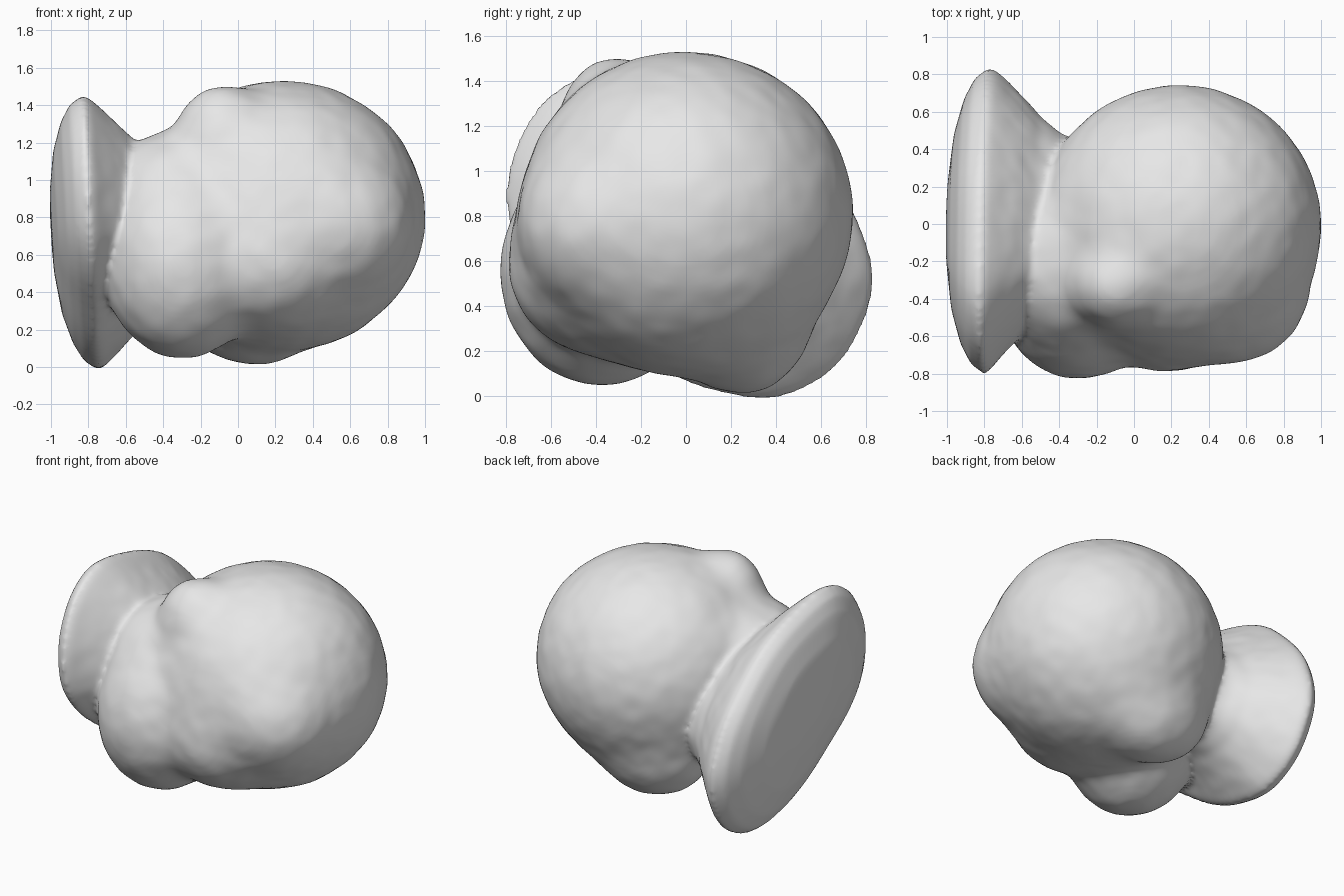
import bpy, bmesh, math
from mathutils import Vector, noise

cube = bpy.data.objects.get("Cube")
if cube:
    bpy.data.objects.remove(cube, do_unlink=True)

# Single stone-grey material
grey = bpy.data.materials.new("light grey")
grey.use_nodes = True
grey.diffuse_color = (0.8, 0.8, 0.8, 1)
grey.node_tree.nodes["Principled BSDF"].inputs["Base Color"].default_value = (0.8, 0.8, 0.8, 1)

# Ball and the swellings that flow into it: centre, radii
lumps = [
    ((0.24, 0.00, 0.81), (0.76, 0.74, 0.72)),      # ball
    ((0.54, -0.40, 0.75), (0.36, 0.32, 0.33)),     # blunt corner of the ball
    ((0.18, -0.41, 0.57), (0.37, 0.365, 0.36)),    # fill between ball and front lump
    ((-0.30, -0.38, 0.55), (0.42, 0.445, 0.50)),   # lower front lump
    ((-0.38, -0.28, 0.84), (0.30, 0.34, 0.32)),    # upper front lump
    ((-0.09, -0.33, 1.24), (0.23, 0.21, 0.25)),    # top bump
    ((-0.34, -0.20, 0.95), (0.38, 0.36, 0.29)),    # neck ridge
    ((0.08, 0.25, 0.36), (0.39, 0.30, 0.34)),      # lower back lump
]
BLEND = 20
CORE = Vector((0.0, -0.1, 0.75))
bm = bmesh.new()


def inside(p):
    """True within the soft union of the lumps."""
    total = 0
    for c, r in lumps:
        q = math.sqrt(sum(((p[k] - c[k]) / r[k]) ** 2 for k in range(3)))
        total += math.exp(-BLEND * (q - 1) * sum(r) / 3)
    return total > 1


def closed_spline(points, steps):
    """Smooth closed curve through 2D points."""
    pts = [Vector(p) for p in points]
    out = []
    for i in range(len(pts)):
        a, b, c, d = (pts[(i + k) % len(pts)] for k in (-1, 0, 1, 2))
        for s in range(steps):
            t = s / steps
            out.append(0.5 * (2 * b + (c - a) * t + (2 * a - 5 * b + 4 * c - d) * t * t
                              + (3 * b - a - 3 * c + d) * t ** 3))
    return out


# Body: push a sphere outwards until it meets the soft union
body = bmesh.ops.create_icosphere(bm, subdivisions=6, radius=1)["verts"]
for v in body:
    ray = v.co.normalized()
    near, far = 0.0, 1.6
    for _ in range(13):
        mid = (near + far) / 2
        if inside(CORE + ray * mid):
            near = mid
        else:
            far = mid
    v.co = CORE + ray * near

# Flared end plate: a slanted oval outline (y, z) lofted along x into the neck
outline = closed_spline([
    (-0.37, 1.44), (-0.05, 1.40), (0.28, 1.28), (0.54, 1.07), (0.73, 0.83),
    (0.82, 0.56), (0.78, 0.33), (0.64, 0.12), (0.40, 0.0), (0.12, 0.03),
    (-0.12, 0.13), (-0.38, 0.31), (-0.62, 0.50), (-0.76, 0.70), (-0.79, 0.92),
    (-0.74, 1.13), (-0.60, 1.33)], 4)
# Stations: x, outline scale, sideways shift
stations = [(-1.0, 0.12, 0), (-0.995, 0.3, 0), (-0.965, 0.6, 0), (-0.915, 0.82, 0),
            (-0.86, 0.95, 0), (-0.79, 1.015, 0), (-0.75, 0.985, 0.01), (-0.70, 0.92, 0.02),
            (-0.60, 0.785, 0.03), (-0.50, 0.65, 0.03), (-0.40, 0.57, 0.02),
            (-0.30, 0.53, 0), (0.0, 0.48, 0)]
rings = []
for x, s, shift in stations:
    ring = []
    for y, z in outline:
        dz = (z - 0.72) * s
        ring.append(bm.verts.new((x - 0.055 * dz, y * s + shift, 0.72 + dz)))
    rings.append(ring)
n = len(outline)
plate_faces = [bm.faces.new(rings[0]), bm.faces.new(rings[-1])]
for a, b in zip(rings, rings[1:]):
    for i in range(n):
        j = (i + 1) % n
        plate_faces.append(bm.faces.new((a[i], a[j], b[j], b[i])))
bmesh.ops.recalc_face_normals(bm, faces=plate_faces)

mesh = bpy.data.meshes.new("knob_with_end_plate")
bm.to_mesh(mesh)
bm.free()
knob = bpy.data.objects.new("knob_with_end_plate", mesh)
bpy.context.collection.objects.link(knob)
bpy.context.view_layer.objects.active = knob
knob.select_set(True)

# Fuse body and plate into one skin and soften the seam
remesh = knob.modifiers.new("fuse", 'REMESH')
remesh.mode = 'VOXEL'
remesh.voxel_size = 0.02
smooth = knob.modifiers.new("soften", 'SMOOTH')
smooth.factor = 0.5
smooth.iterations = 7
for name in ("fuse", "soften"):
    bpy.ops.object.modifier_apply(modifier=name)

# Gentle uneven surface, except on the clean outer face of the plate
mesh = knob.data
offsets = []
for v in mesh.vertices:
    amount = min(1, max(0, (v.co.x + 0.8) / 0.15))
    bump = 0.005 * noise.noise(v.co * 3.5) + 0.004 * noise.noise(v.co * 9)
    offsets.append(v.normal * bump * amount)
for v, d in zip(mesh.vertices, offsets):
    v.co += d

mesh.materials.clear()
mesh.materials.append(grey)
bpy.ops.object.shade_smooth()
